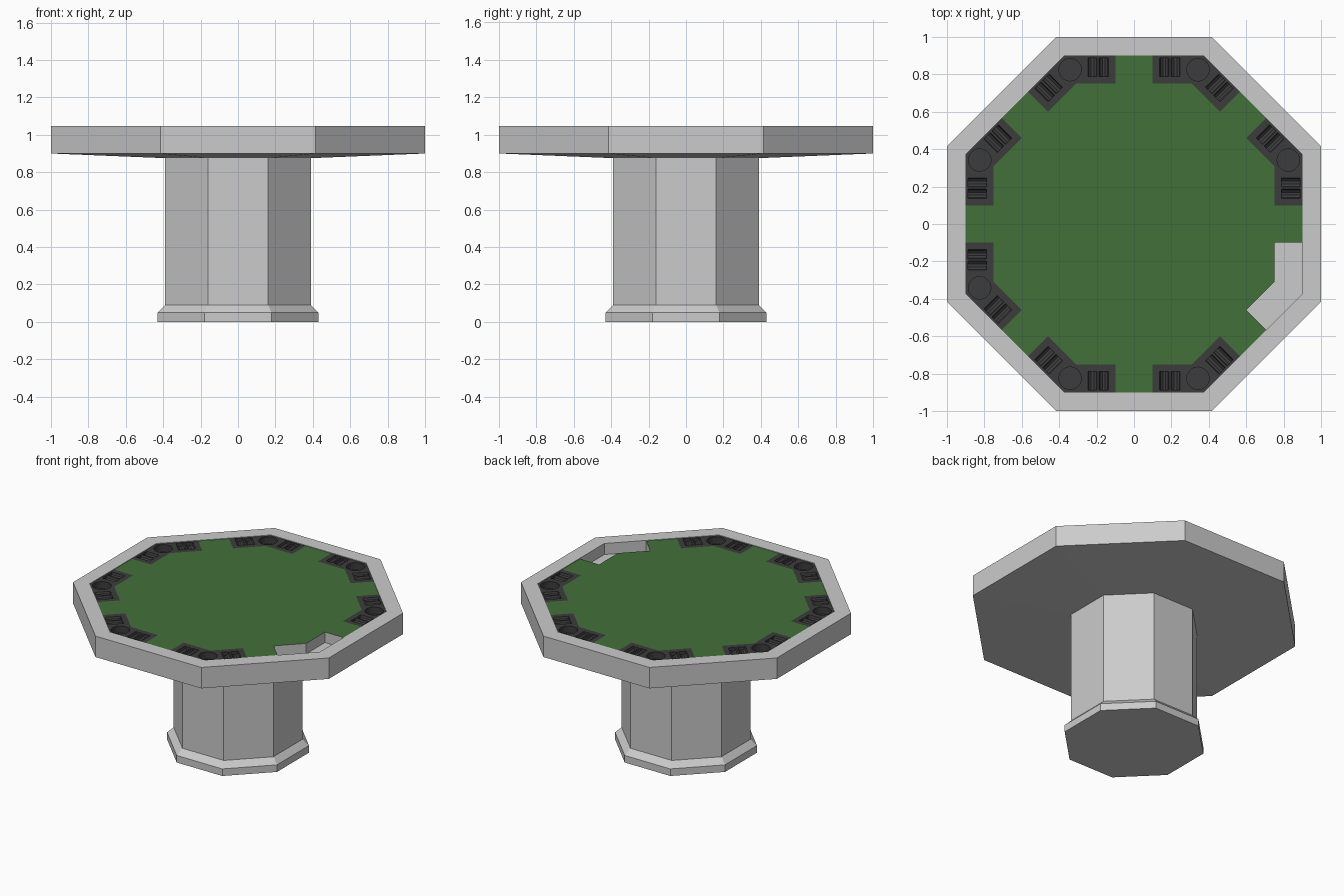
import bpy, bmesh, math
from mathutils import Matrix, Vector

cube = bpy.data.objects.get("Cube")
if cube:
    bpy.data.objects.remove(cube, do_unlink=True)

EIGHTH = math.pi / 4
TAN = math.tan(EIGHTH / 2)
FLOOR, TOP, RIM = 0.97, 1.044, 1.048
INNER, OUTER, GAP = 0.75, 0.9, 0.1


def material(name, rgb):
    mat = bpy.data.materials.new(name)
    mat.use_nodes = True
    mat.diffuse_color = (*rgb, 1)
    mat.node_tree.nodes["Principled BSDF"].inputs["Base Color"].default_value = (*rgb, 1)
    return mat


grey = material("pale grey", (0.6, 0.6, 0.6))
green = material("felt green", (0.055, 0.16, 0.042))
dark = material("dark plastic", (0.045, 0.045, 0.045))


def add_object(name, bm, *mats):
    bmesh.ops.recalc_face_normals(bm, faces=bm.faces)
    mesh = bpy.data.meshes.new(name)
    bm.to_mesh(mesh)
    bm.free()
    for mat in mats:
        mesh.materials.append(mat)
    obj = bpy.data.objects.new(name, mesh)
    bpy.context.collection.objects.link(obj)
    return obj


def turn(x, y, step):
    return Matrix.Rotation(step * EIGHTH, 3, 'Z') @ Vector((x, y, 0))


def octagon_lathe(name, profile):
    """Stack of octagons given as (distance to flat side, height)."""
    bm = bmesh.new()
    rings = [[bm.verts.new(turn(a, a * TAN, k) + Vector((0, 0, z))) for k in range(8)]
             for a, z in profile]
    for low, high in zip(rings, rings[1:]):
        for k in range(8):
            n = (k + 1) % 8
            bm.faces.new((low[k], low[n], high[n], high[k]))
    bm.faces.new(rings[0])
    bm.faces.new(rings[-1])
    return add_object(name, bm, grey)


def prism(points, low, high):
    bm = bmesh.new()
    face = bm.faces.new([bm.verts.new((p.x, p.y, low)) for p in points])
    moved = bmesh.ops.extrude_face_region(bm, geom=[face])["geom"]
    verts = [v for v in moved if isinstance(v, bmesh.types.BMVert)]
    bmesh.ops.translate(bm, verts=verts, vec=(0, 0, high - low))
    return bm


# Pedestal and tabletop with raised rim
octagon_lathe("base", [(0.43, 0), (0.43, 0.05), (0.39, 0.09)])
octagon_lathe("column", [(0.39, 0.09), (0.39, 0.88)])
octagon_lathe("tabletop", [(0.39, 0.875), (1, 0.9), (1, RIM), (OUTER, RIM), (OUTER, FLOOR)])

# Playing surface, notched at every corner, green on top only
outline = []
for k in range(8):
    outline += [turn(x, y, k) for x, y in
                ((INNER, -GAP), (OUTER, -GAP), (OUTER, GAP), (INNER, GAP), (INNER, INNER * TAN))]
felt = add_object("playing_surface", prism(outline, FLOOR - 0.01, TOP), grey, green)
for face in felt.data.polygons:
    face.material_index = int(face.normal.z > 0.5)

# One corner tray
shape = [turn(INNER, GAP, 0), turn(OUTER, GAP, 0), turn(OUTER, OUTER * TAN, 0),
         turn(OUTER, -GAP, 1), turn(INNER, -GAP, 1), turn(INNER, INNER * TAN, 0)]
tray = add_object("corner_tray_1", prism(shape, FLOOR, TOP), dark)

# Cutter: chip troughs on both arms and a cup hole in the corner
bm = bmesh.new()
for step, side in ((0, 1), (1, -1)):
    for t in (0.162, 0.222):
        place = (Matrix.Rotation(step * EIGHTH, 4, 'Z') @ Matrix.Translation((0.838, side * t, TOP))
                 @ Matrix.Rotation(math.pi / 2, 4, 'Y'))
        bmesh.ops.create_cone(bm, cap_ends=True, segments=10, radius1=0.025, radius2=0.025,
                              depth=0.1, matrix=place)
cup = turn(0.825, 0.825 * TAN, 0)
bmesh.ops.create_cone(bm, cap_ends=True, segments=20, radius1=0.06, radius2=0.06, depth=0.1,
                      matrix=Matrix.Translation((cup.x, cup.y, TOP)))
cutter = add_object("tray_cutter", bm, dark)
cutter.hide_render = True
cut = tray.modifiers.new("hollows", 'BOOLEAN')
cut.operation = 'DIFFERENCE'
cut.solver = 'EXACT'
cut.object = cutter
bpy.context.view_layer.update()
hollowed = bpy.data.meshes.new_from_object(
    tray.evaluated_get(bpy.context.evaluated_depsgraph_get()))
tray.modifiers.clear()
tray.data = hollowed
bpy.data.objects.remove(cutter, do_unlink=True)

# Repeat the tray round the table, leaving the front left corner open
for k in range(1, 7):
    copy = bpy.data.objects.new(f"corner_tray_{k + 1}", hollowed)
    copy.rotation_euler.z = k * EIGHTH
    bpy.context.collection.objects.link(copy)
